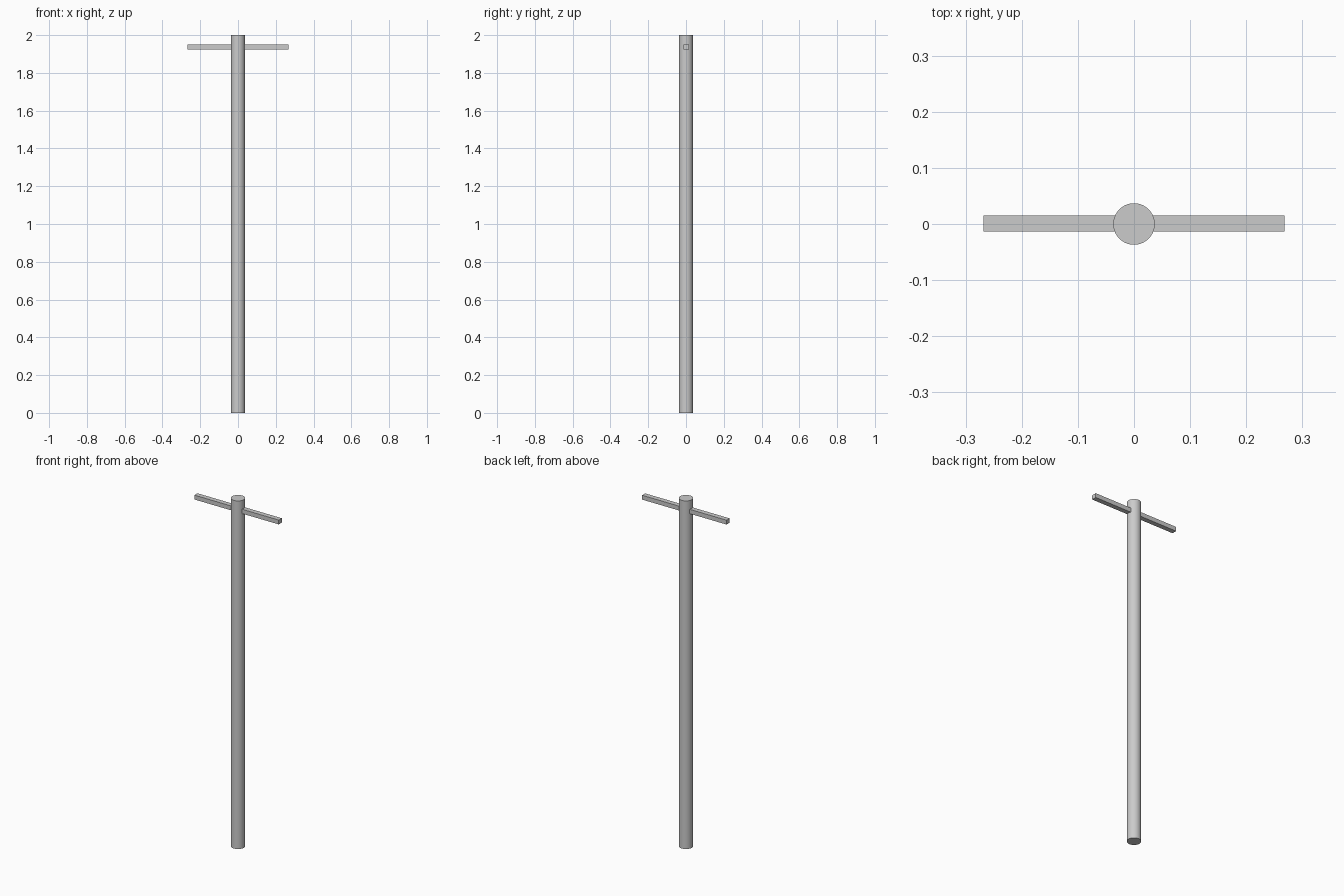
import bpy

if "Cube" in bpy.data.objects:
    bpy.data.objects.remove(bpy.data.objects["Cube"])

# Round upright post
bpy.ops.mesh.primitive_cylinder_add(vertices=48, radius=0.037, depth=2.0, location=(0, 0, 1.0))
post = bpy.context.object
post.name = "post"
bpy.ops.object.shade_smooth_by_angle()

# Square crossbar passing through the post near its top
bpy.ops.mesh.primitive_cube_add(size=1, location=(0, 0.001, 1.937))
bar = bpy.context.object
bar.name = "crossbar"
bar.scale = (0.536, 0.028, 0.025)
bpy.ops.object.transform_apply(location=False, rotation=False, scale=True)
